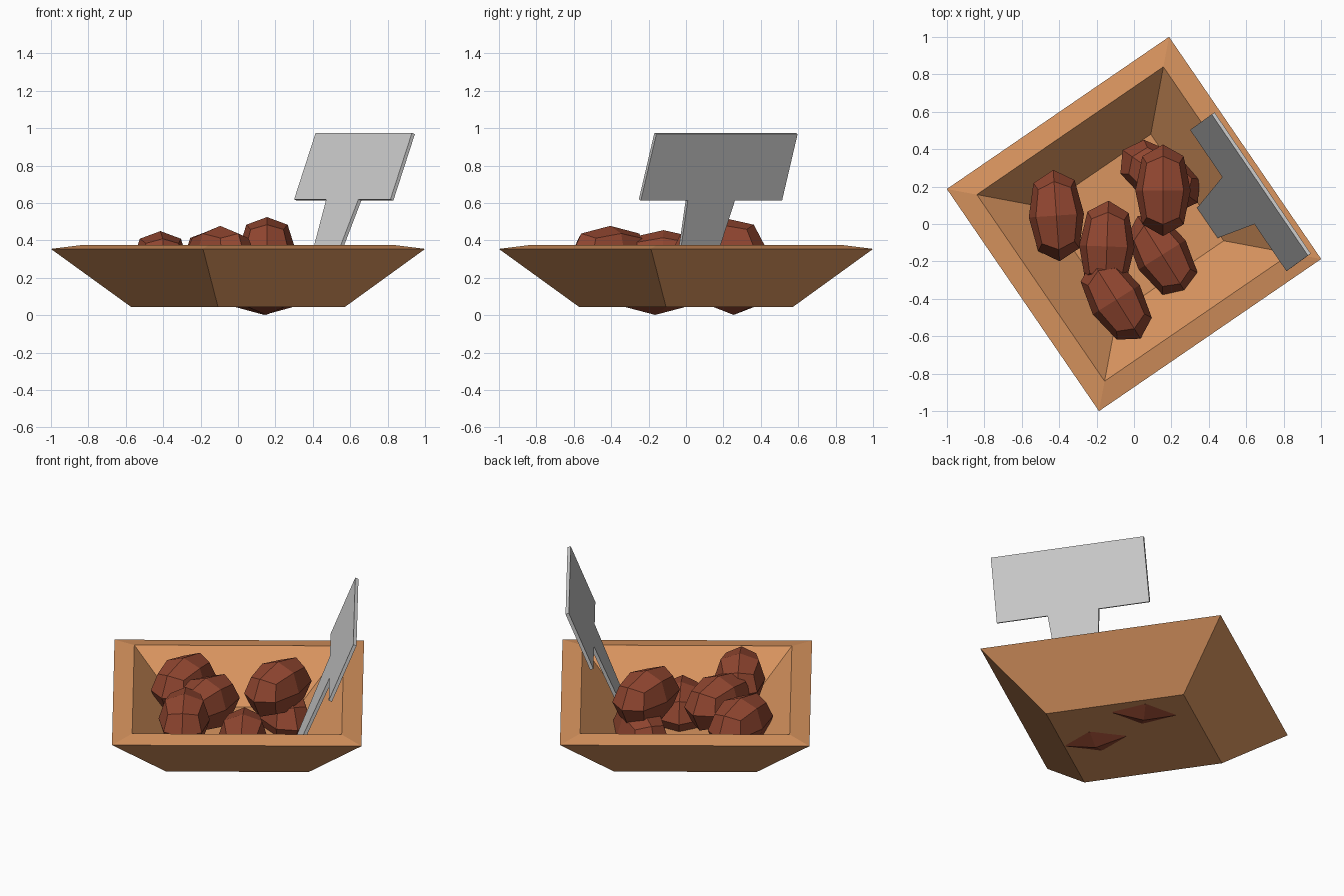
import bpy, bmesh, math
from mathutils import Vector, Matrix

if "Cube" in bpy.data.objects:
    bpy.data.objects.remove(bpy.data.objects["Cube"])


def material(name, rgb):
    m = bpy.data.materials.new(name)
    m.diffuse_color = (*rgb, 1)
    m.use_nodes = True
    m.node_tree.nodes["Principled BSDF"].inputs["Base Color"].default_value = m.diffuse_color
    return m


WOOD = material("orange wood", (0.70, 0.30, 0.115))
BROWN = material("red brown", (0.285, 0.062, 0.03))
GREY = material("light grey", (0.63, 0.63, 0.63))


def finish(bm, name, mat):
    bmesh.ops.recalc_face_normals(bm, faces=bm.faces[:])
    me = bpy.data.meshes.new(name)
    bm.to_mesh(me)
    bm.free()
    me.materials.append(mat)
    ob = bpy.data.objects.new(name, me)
    bpy.context.collection.objects.link(ob)
    return ob


# Square bowl: (corner radius, height) from outer base over the rim to inner floor
profile = [(0.582, 0.045), (1.018, 0.355), (0.855, 0.375), (0.488, 0.105)]
turn = math.atan2(-0.187, 1.0)
bm = bmesh.new()
rings = [[bm.verts.new((r * math.cos(turn + k * math.pi / 2),
                        r * math.sin(turn + k * math.pi / 2), z)) for k in range(4)]
         for r, z in profile]
for a, b in zip(rings, rings[1:]):
    for k in range(4):
        j = (k + 1) % 4
        bm.faces.new((a[k], a[j], b[j], b[k]))
bm.faces.new(rings[0])
bm.faces.new(rings[-1])
finish(bm, "square_bowl", WOOD)

# Oval nuggets: rounded cubes, (centre, heading of the long axis in degrees)
nuggets = [
    ((0.155, 0.18, 0.365), 90),
    ((-0.415, 0.045, 0.29), 94),
    ((-0.145, -0.12, 0.295), 88),
    ((-0.095, -0.405, 0.318), 122),
    ((0.15, -0.165, 0.162), 122),
    ((0.14, 0.255, 0.162), 145),
]
for i, (centre, heading) in enumerate(nuggets):
    bm = bmesh.new()
    bmesh.ops.create_cube(bm, size=2)
    bmesh.ops.subdivide_edges(bm, edges=bm.edges[:], cuts=1, use_grid_fill=True)
    for v in bm.verts:
        axes = sum(abs(c) > 0.5 for c in v.co)
        v.co *= {1: 1.0, 2: 0.745, 3: 0.59}[axes]
        v.co = Vector((v.co.x * 0.245, v.co.y * 0.148, v.co.z * 0.16))
    ob = finish(bm, f"nugget_{i + 1}", BROWN)
    ob.matrix_world = Matrix.Translation(centre) @ Matrix.Rotation(math.radians(heading), 4, 'Z')

# T-shaped paddle leaning on the bowl: outline in (across, up) of its own plane
across = Vector((0.515, -0.755, 0)).normalized()
up = Vector((0.115, 0.083, 0.355)).normalized()
inward = across.cross(up)
origin = Vector((0.30, 0.503, 0.62))
outline = [(0, 0), (0.305, 0), (0.36, -0.55), (0.555, -0.55),
           (0.61, 0), (0.914, 0), (0.914, 0.383), (0, 0.383)]
bm = bmesh.new()
front = [bm.verts.new(origin + across * a + up * u) for a, u in outline]
back = [bm.verts.new(v.co - inward * 0.02) for v in front]
bm.faces.new(front)
bm.faces.new(back[::-1])
for k in range(len(front)):
    j = (k + 1) % len(front)
    bm.faces.new((front[k], back[k], back[j], front[j]))
finish(bm, "serving_paddle", GREY)
